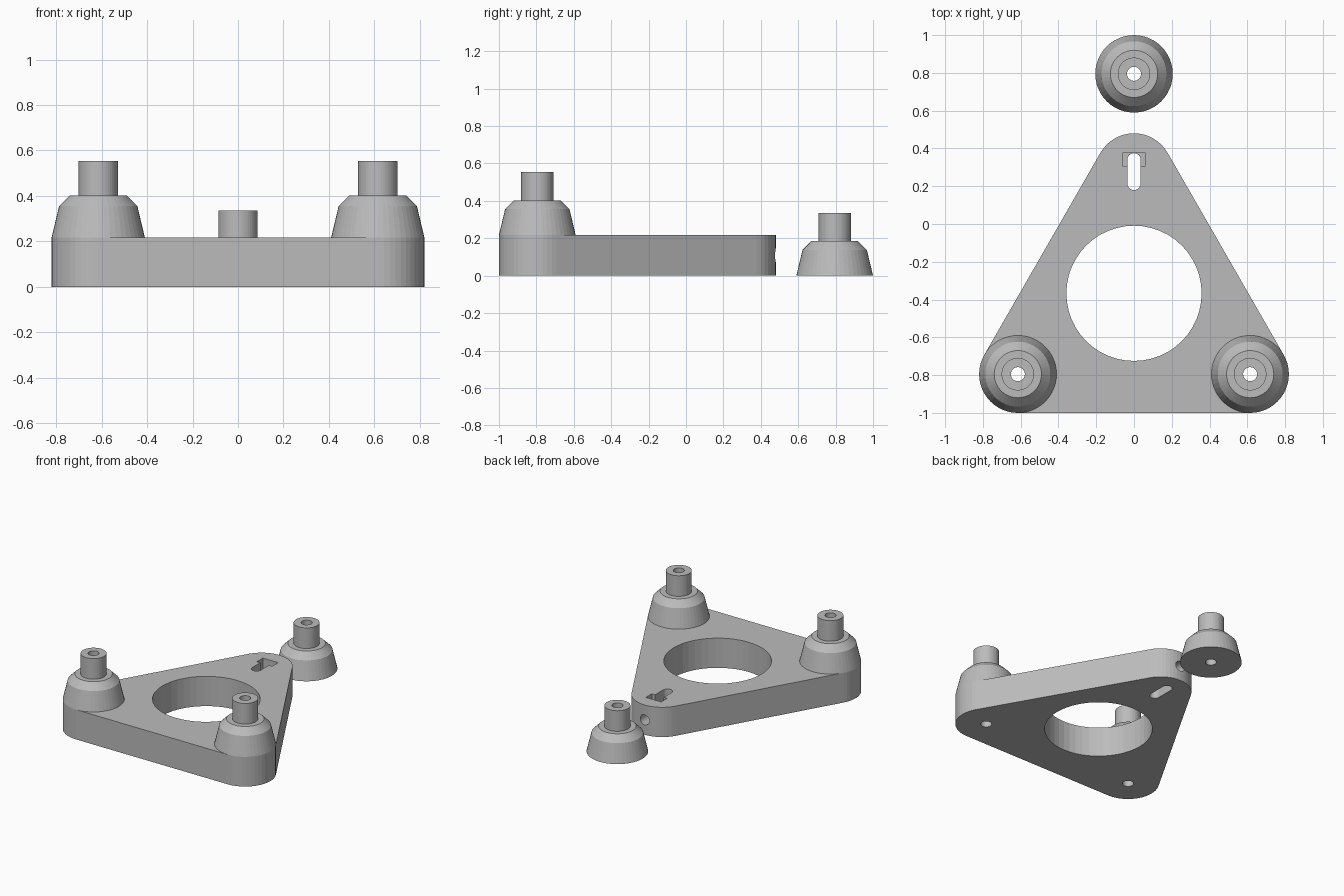
import bpy
import bmesh
from math import cos, sin, pi, radians
from mathutils import Matrix, Vector

cube = bpy.data.objects.get("Cube")
if cube:
    bpy.data.objects.remove(cube, do_unlink=True)

SIDES = 48
CORNER_R = 0.205
BORE_R = 0.037
PLATE_H = 0.218
FRONT = [(-0.615, -0.795), (0.615, -0.795)]
APEX = (0, 0.275)

grey = bpy.data.materials.new("plain grey")
grey.use_nodes = True
colour = (0.5, 0.5, 0.5, 1)
grey.diffuse_color = colour
grey.node_tree.nodes["Principled BSDF"].inputs["Base Color"].default_value = colour


def make_object(name, bm):
    bmesh.ops.recalc_face_normals(bm, faces=bm.faces[:])
    mesh = bpy.data.meshes.new(name)
    bm.to_mesh(mesh)
    bm.free()
    mesh.materials.append(grey)
    obj = bpy.data.objects.new(name, mesh)
    bpy.context.collection.objects.link(obj)
    return obj


def arc(centre, radius, start, end, steps):
    angles = [radians(start + (end - start) * i / steps) for i in range(steps + 1)]
    return [(centre[0] + radius * cos(a), centre[1] + radius * sin(a)) for a in angles]


def prism(name, outline, z0, z1):
    bm = bmesh.new()
    face = bm.faces.new([bm.verts.new((x, y, z0)) for x, y in outline])
    top = bmesh.ops.extrude_face_region(bm, geom=[face])["geom"]
    verts = [v for v in top if isinstance(v, bmesh.types.BMVert)]
    bmesh.ops.translate(bm, verts=verts, vec=(0, 0, z1 - z0))
    return make_object(name, bm)


def rod(name, centre, radius, z0, z1):
    return prism(name, arc(centre, radius, 0, 360, SIDES)[:-1], z0, z1)


def cut(target, cutter):
    cutter.hide_render = True
    mod = target.modifiers.new("cut", "BOOLEAN")
    mod.operation = "DIFFERENCE"
    mod.solver = "EXACT"
    mod.object = cutter
    bpy.context.view_layer.objects.active = target
    bpy.ops.object.modifier_apply(modifier=mod.name)
    bpy.data.objects.remove(cutter, do_unlink=True)


def knob(name, centre, base):
    # Hollow turned foot: flared base, chamfered shoulder, narrow stem
    profile = [(BORE_R, 0), (CORNER_R, 0), (0.172, 0.138), (0.125, 0.185),
               (0.086, 0.185), (0.086, 0.336), (BORE_R, 0.336)]
    bm = bmesh.new()
    rings = []
    for i in range(SIDES):
        a = 2 * pi * i / SIDES
        rings.append([bm.verts.new((centre[0] + r * cos(a), centre[1] + r * sin(a), base + z))
                      for r, z in profile])
    n = len(profile)
    for i in range(SIDES):
        here, there = rings[i], rings[(i + 1) % SIDES]
        for j in range(n):
            k = (j + 1) % n
            bm.faces.new((here[j], there[j], there[k], here[k]))
    return make_object(name, bm)


# Rounded triangular plate
outline = (arc(FRONT[0], CORNER_R, 150, 270, 16) + arc(FRONT[1], CORNER_R, 270, 390, 16)
           + arc(APEX, CORNER_R, 30, 150, 16))
plate = prism("triangular_plate", outline, 0, PLATE_H)

# Large round opening and the two mounting bores
cut(plate, rod("opening_cutter", (0, -0.367), 0.358, -0.1, 0.5))
for c in FRONT:
    cut(plate, rod("bore_cutter", c, BORE_R, -0.1, 0.5))

# Adjustment slot, nut pocket and the screw hole in the rounded tip
slot = arc((0, 0.34), 0.035, 0, 180, 12) + arc((0, 0.215), 0.035, 180, 360, 12)
cut(plate, prism("slot_cutter", slot, -0.1, 0.5))
pocket = [(-0.062, 0.308), (0.062, 0.308), (0.062, 0.377), (-0.062, 0.377)]
cut(plate, prism("pocket_cutter", pocket, 0.05, 0.5))
screw = rod("screw_cutter", (0, 0), BORE_R, 0, 0.3)
screw.data.transform(Matrix.Translation(Vector((0, 0.6, 0.109))) @ Matrix.Rotation(pi / 2, 4, "X"))
cut(plate, screw)

# Feet: two standing on the plate, one loose behind the tip
knob("right_foot", FRONT[0], PLATE_H)
knob("left_foot", FRONT[1], PLATE_H)
knob("loose_foot", (0, 0.795), 0)
